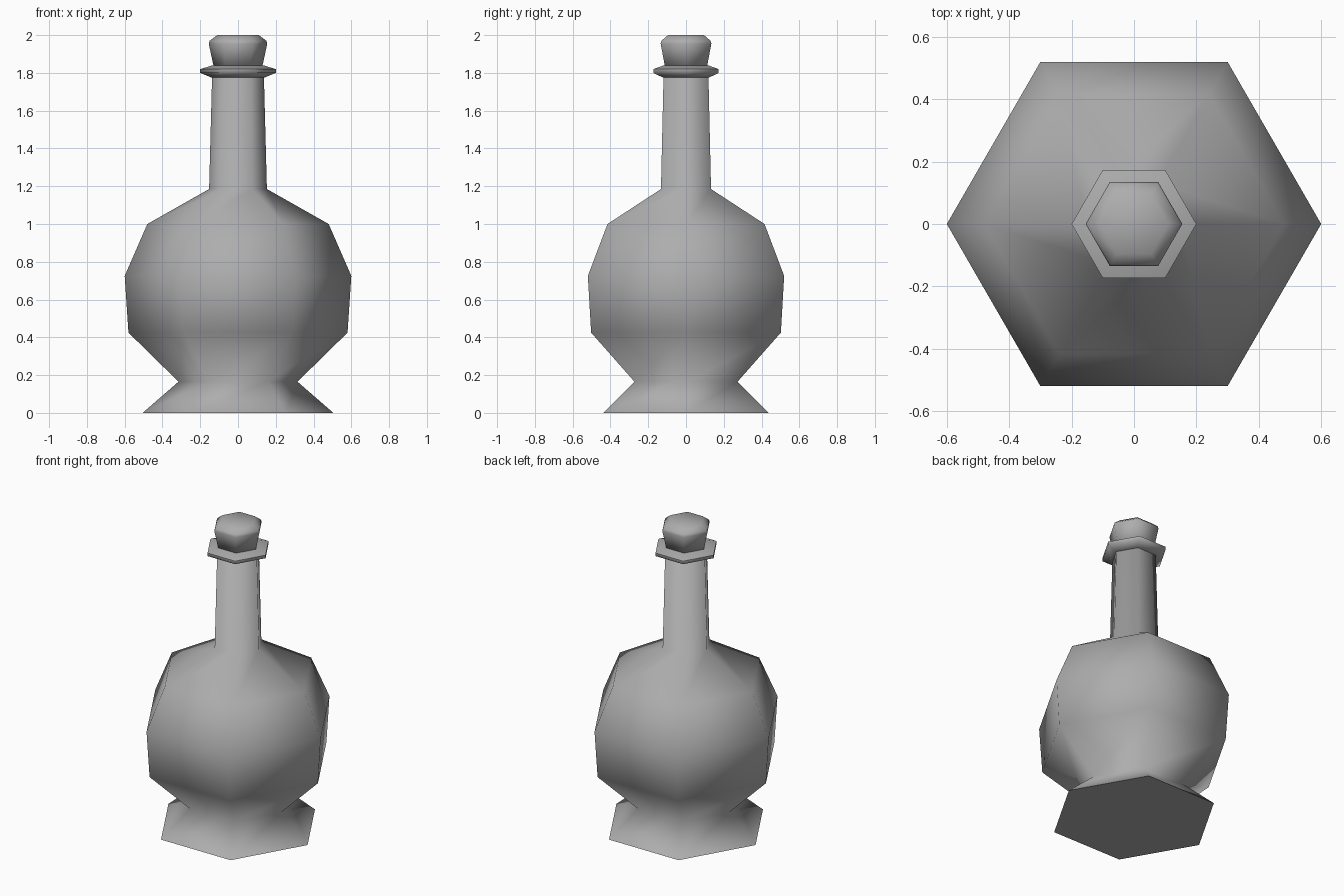
import bpy
import bmesh
from math import cos, sin, radians, tau

default = bpy.data.objects.get("Cube")
if default:
    bpy.data.objects.remove(default)

SIDES = 6

# One plain grey for the whole bottle
grey = bpy.data.materials.new("plain grey")
grey.use_nodes = True
colour = (0.42, 0.42, 0.42, 1)
grey.diffuse_color = colour
grey.node_tree.nodes["Principled BSDF"].inputs["Base Color"].default_value = colour


def lathe(name, profile, sharp_angle):
    """Spin a (radius, height) profile into a closed six-sided solid."""
    bm = bmesh.new()
    rings = [[bm.verts.new((r * cos(tau * i / SIDES), r * sin(tau * i / SIDES), z))
              for i in range(SIDES)] for r, z in profile]
    for low, high in zip(rings, rings[1:]):
        for i in range(SIDES):
            j = (i + 1) % SIDES
            bm.faces.new((low[i], low[j], high[j], high[i]))
    bm.faces.new(rings[0][::-1])
    bm.faces.new(rings[-1])
    for face in bm.faces:
        face.smooth = True
    mesh = bpy.data.meshes.new(name)
    bm.to_mesh(mesh)
    bm.free()
    mesh.set_sharp_from_angle(angle=radians(sharp_angle))
    mesh.materials.append(grey)
    obj = bpy.data.objects.new(name, mesh)
    bpy.context.collection.objects.link(obj)
    return obj


# Flared foot, round belly and long neck
lathe("bottle_body", [(0.505, 0), (0.315, 0.165), (0.58, 0.425), (0.6, 0.725),
                      (0.48, 1.0), (0.153, 1.185), (0.137, 1.79)], 100)

# Thin collar around the mouth
lathe("neck_lip", [(0.14, 1.775), (0.2, 1.8), (0.2, 1.82), (0.135, 1.84)], 65)

# Tapered stopper with a bevelled top
lathe("stopper", [(0.128, 1.83), (0.155, 1.955), (0.15, 1.97), (0.11, 2.0)], 100)
